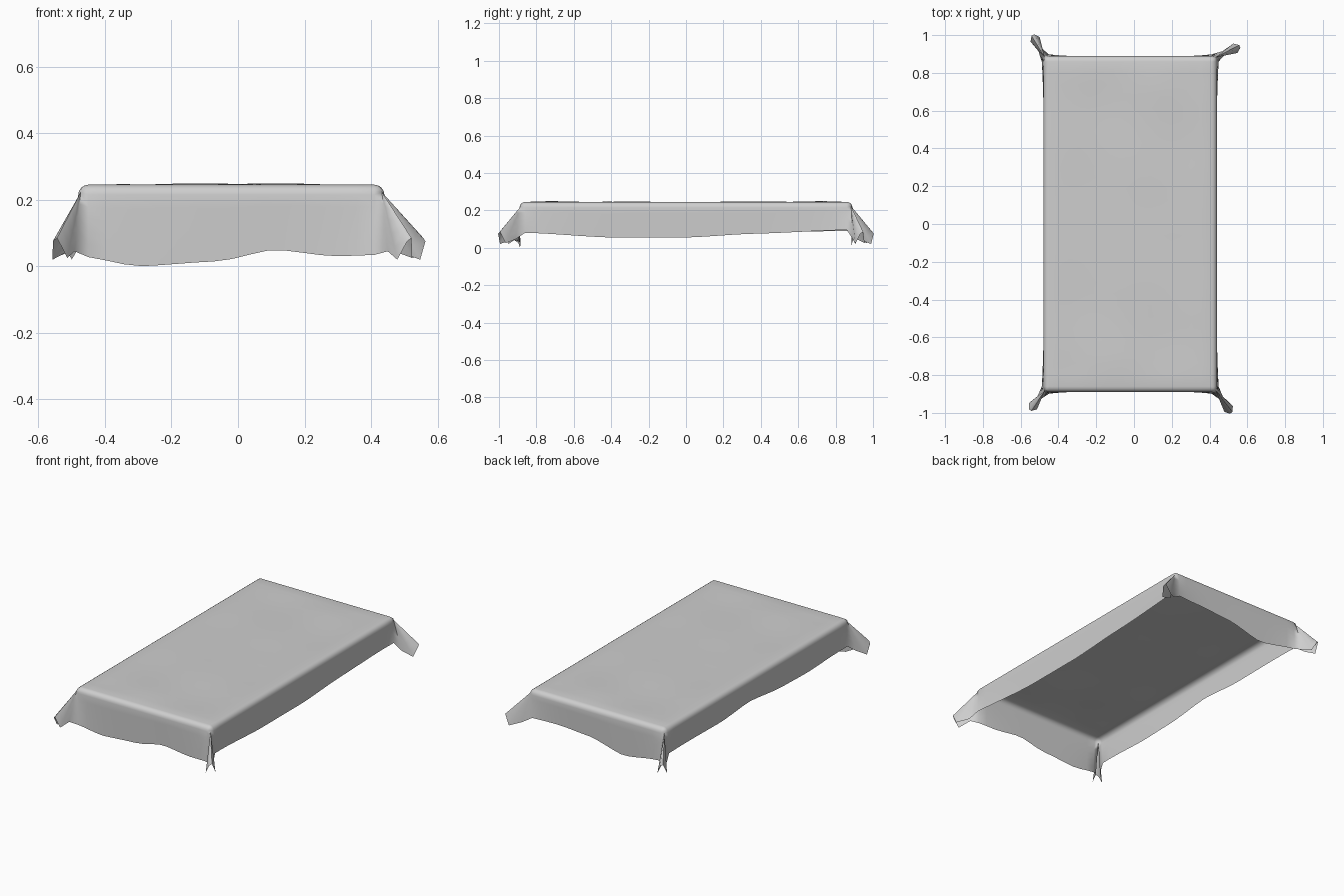
import bpy, bmesh, math
from mathutils import Vector

cube = bpy.data.objects.get("Cube")
if cube:
    bpy.data.objects.remove(cube, do_unlink=True)

X0, X1, Y0, Y1 = -0.48, 0.44, -0.89, 0.89
TOP, R, NX, NY = 0.245, 0.03, 16, 28


def lerp_table(table, t):
    """Smoothly read a height from a short (position, height) table."""
    if t <= table[0][0]:
        return table[0][1]
    for (a, za), (b, zb) in zip(table, table[1:]):
        if t <= b:
            s = (t - a) / (b - a)
            s = s * s * (3 - 2 * s) * 0.5 + s * 0.5
            return za + (zb - za) * s
    return table[-1][1]


# Hem heights along each side of the cloth
front_hem = [(-0.47, 0.03), (-0.3, 0.0), (-0.06, 0.015), (0.11, 0.05), (0.29, 0.03), (0.44, 0.035)]
left_hem = [(-0.85, 0.08), (-0.4, 0.055), (0.0, 0.055), (0.36, 0.075), (0.85, 0.095)]
back_hem = [(-0.45, 0.05), (-0.2, 0.01), (0.03, 0.065), (0.24, 0.08), (0.42, 0.08)]
right_hem = [(-0.85, 0.085), (-0.48, 0.065), (-0.24, 0.07), (0.07, 0.1), (0.34, 0.08), (0.85, 0.09)]

# Each side: start corner, end corner, segments, hem, axis, tip of the ear at its end
corners = [Vector(c) for c in ((X0, Y0), (X1, Y0), (X1, Y1), (X0, Y1))]
hems = [front_hem, left_hem, back_hem, right_hem]
tips = [Vector(t) for t in ((0.515, -1.0), (0.56, 0.94), (-0.535, 1.0), (-0.55, -0.985))]


def wrinkle(x, y):
    """Soft creases that fade out towards the rim."""
    fade = max(0, min(1, (x - X0 - R) * 8, (X1 - R - x) * 8, (y - Y0 - R) * 8, (Y1 - R - y) * 8))
    wave = math.sin(9 * x + 5 * y) * math.sin(7 * y - 4 * x) * abs(y)
    return 0.006 * fade * wave


def inset(p):
    """Rim point pulled in to the flat top."""
    return Vector((min(max(p.x, X0 + R), X1 - R), min(max(p.y, Y0 + R), Y1 - R), TOP))


# Columns of the skirt: (rim point, shoulder point, hem point)
columns = []
for i in range(4):
    a, b, hem, tip = corners[i], corners[(i + 1) % 4], hems[i], tips[i]
    axis, n = i % 2, (NX, NY)[i % 2]
    along = (b - a).normalized()
    out = Vector((along.y, -along.x))
    rim_a, rim_b = inset(a).xy, inset(b).xy
    # Straight side, with the hem drawn in slightly at mid length
    for k in range(n + 1):
        rim = rim_a.lerp(rim_b, k / n)
        shoulder = rim + out * R
        flare = 0.012 * abs(2 * k / n - 1) ** 4 - 0.004
        low = shoulder + out * flare
        columns.append((rim.to_3d() + Vector((0, 0, TOP)),
                        shoulder.to_3d() + Vector((0, 0, TOP - R)),
                        low.to_3d() + Vector((0, 0, lerp_table(hem, low[axis])))))
    # Pinched ear at the corner: neck, flank, tip, flank, neck
    d = (tip - b).normalized()
    side = Vector((d.y, -d.x))
    core = b - (b - rim_b) * 0.25
    neck, flank = b + d * 0.035, tip - d * 0.025
    for p, z in ((neck + side * 0.012, 0.045), (flank + side * 0.027, 0.02),
                 (tip + side * 0.008, 0.075), (tip - side * 0.008, 0.085),
                 (flank - side * 0.027, 0.025), (neck - side * 0.012, 0.045)):
        columns.append((inset(b), core.to_3d() + Vector((0, 0, TOP - R * 0.75)),
                        Vector((p.x, p.y, z))))

bm = bmesh.new()

# Flat top of the cloth
grid = [[bm.verts.new((x, y, TOP + wrinkle(x, y)))
         for x in (X0 + R + (X1 - X0 - 2 * R) * k / NX for k in range(NX + 1))]
        for y in (Y0 + R + (Y1 - Y0 - 2 * R) * j / NY for j in range(NY + 1))]
for r0, r1 in zip(grid, grid[1:]):
    for k in range(NX):
        bm.faces.new((r0[k], r0[k + 1], r1[k + 1], r1[k]))

# Rounded rim and hanging skirt
strips = []
for rim, shoulder, low in columns:
    pts = []
    for ang in (0, 22.5, 45, 67.5):
        s, c = math.sin(math.radians(ang)), math.cos(math.radians(ang))
        p = rim.lerp(shoulder, s)
        p.z = shoulder.z + (rim.z - shoulder.z) * c
        pts.append(p)
    pts += [shoulder.lerp(low, t / 5) for t in range(6)]
    strips.append([bm.verts.new(p) for p in pts])
for s0, s1 in zip(strips, strips[1:] + strips[:1]):
    for j in range(len(s0) - 1):
        bm.faces.new((s0[j], s0[j + 1], s1[j + 1], s1[j]))

bmesh.ops.remove_doubles(bm, verts=bm.verts, dist=0.0005)
bmesh.ops.recalc_face_normals(bm, faces=bm.faces)
bm.faces.ensure_lookup_table()
top_face = max(bm.faces, key=lambda f: f.calc_center_median().z)
if top_face.normal.z < 0:
    bmesh.ops.reverse_faces(bm, faces=bm.faces)

mesh = bpy.data.meshes.new("draped_cloth")
bm.to_mesh(mesh)
bm.free()
cloth = bpy.data.objects.new("draped_cloth", mesh)
bpy.context.collection.objects.link(cloth)

# Single pale grey fabric
fabric = bpy.data.materials.new("pale_grey_fabric")
fabric.use_nodes = True
colour = (0.62, 0.62, 0.62, 1)
fabric.diffuse_color = colour
fabric.node_tree.nodes["Principled BSDF"].inputs["Base Color"].default_value = colour
mesh.materials.append(fabric)

for o in bpy.context.selected_objects:
    o.select_set(False)
cloth.select_set(True)
bpy.context.view_layer.objects.active = cloth
bpy.ops.object.shade_smooth_by_angle(angle=math.radians(60))
